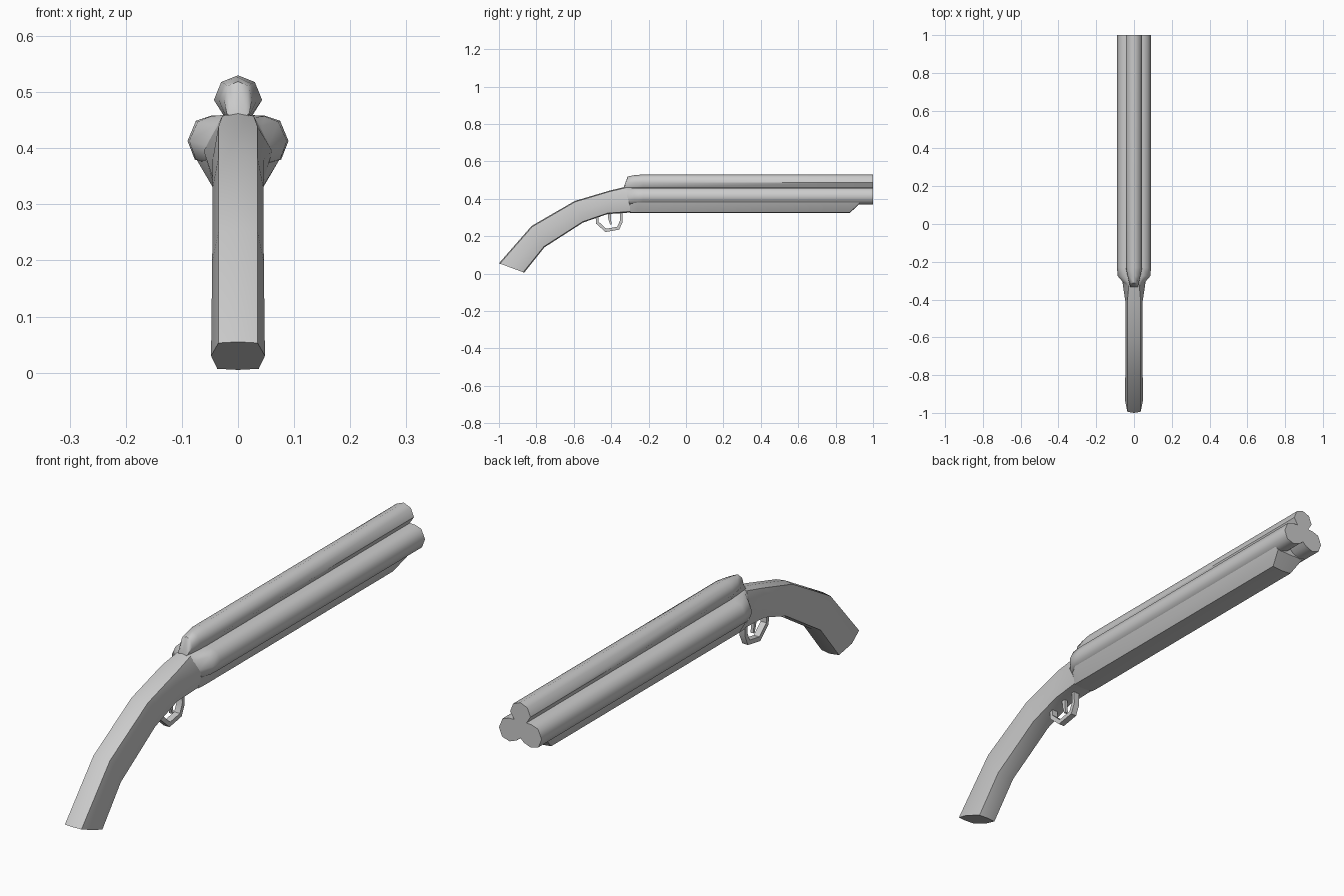
import bpy, bmesh

if "Cube" in bpy.data.objects:
    bpy.data.objects.remove(bpy.data.objects["Cube"])


def loft(name, rings, angle=0.6):
    """Skin a list of equal-length closed rings and cap both ends."""
    bm = bmesh.new()
    loops = [[bm.verts.new(p) for p in ring] for ring in rings]
    n = len(loops[0])
    for a, b in zip(loops, loops[1:]):
        for i in range(n):
            j = (i + 1) % n
            bm.faces.new((a[i], a[j], b[j], b[i]))
    bm.faces.new(loops[0])
    bm.faces.new(loops[-1])
    bmesh.ops.recalc_face_normals(bm, faces=bm.faces)
    mesh = bpy.data.meshes.new(name)
    bm.to_mesh(mesh)
    bm.free()
    ob = bpy.data.objects.new(name, mesh)
    bpy.context.collection.objects.link(ob)
    bpy.ops.object.select_all(action='DESELECT')
    ob.select_set(True)
    bpy.context.view_layer.objects.active = ob
    bpy.ops.object.shade_smooth_by_angle(angle=angle)
    return ob


def mirrored(half):
    """Half outline from top centre to bottom centre -> full ring of (x, y, z)."""
    return half + [(-x, y, z) for x, y, z in reversed(half[1:-1])]


def section(y, half):
    return mirrored([(x, y, z) for x, z in half])


# Three joined barrels: trefoil section with a narrowed breech
trefoil = [(0, .53), (.03, .518), (.043, .486), (.026, .459), (.048, .458), (.075, .449),
           (.09, .413), (.077, .38), (.045, .37), (.016, .381), (0, .395)]
shoulder = [(0, .526), (.024, .515), (.034, .486), (.023, .459), (.048, .457), (.072, .447),
            (.087, .413), (.075, .38), (.045, .37), (.016, .381), (0, .39)]
breech = [(0, .519), (.018, .511), (.025, .486), (.021, .46), (.03, .455), (.042, .44),
          (.055, .405), (.052, .38), (.04, .37), (.016, .375), (0, .38)]
tail = [(x * .8, min(z, .462)) for x, z in breech]
loft("barrels", [section(1, trefoil), section(-.23, trefoil), section(-.275, shoulder),
                 section(-.312, breech), section(-.333, tail)], 0.9)

# Fore-end under the barrels, sloped at its front
fore = [(0, .40), (.078, .40), (.074, .38), (.043, .327), (0, .323)]
nose = [(0, .40), (.078, .40), (.074, .38), (.06, .372), (0, .37)]
rear = [(0, .40), (.058, .40), (.055, .38), (.042, .328), (0, .325)]
loft("fore_end", [section(.925, nose), section(.875, fore),
                  section(-.26, fore), section(-.30, rear)])

# Curved stock: top point, bottom point, half widths at top, middle and bottom
stock = [((-1, .055), (-.865, .005), .035, .048, .037),
         ((-.825, .255), (-.757, .14), .035, .046, .037),
         ((-.595, .388), (-.55, .273), .035, .045, .037),
         ((-.41, .443), (-.42, .318), .035, .045, .037),
         ((-.328, .463), (-.29, .327), .028, .061, .043)]
rings = []
for (ty, tz), (by, bz), wt, wm, wb in stock:
    def at(x, t):
        return (x, ty + (by - ty) * t, tz + (bz - tz) * t)
    rings.append(mirrored([at(0, 0), at(wt, .04), at(wm, .5), at(wb, .96), at(0, 1)]))
loft("stock", rings)

# Trigger guard: flat strip following a loop
path = [(-.483, .32), (-.482, .268), (-.43, .222), (-.357, .235), (-.339, .275), (-.341, .35)]
strip = []
for y, z in path:
    iy, iz = -.41 + (y + .41) * .8, .32 + (z - .32) * .82
    strip.append([(-.012, y, z), (.012, y, z), (.012, iy, iz), (-.012, iy, iz)])
loft("trigger_guard", strip)

# Trigger: thin tapered blade
blade = [(-.412, .335, .009), (-.408, .29, .007), (-.402, .262, .004)]
loft("trigger", [[(-.006, y - r, z), (.006, y - r, z), (.006, y + r, z), (-.006, y + r, z)]
                 for y, z, r in blade])
